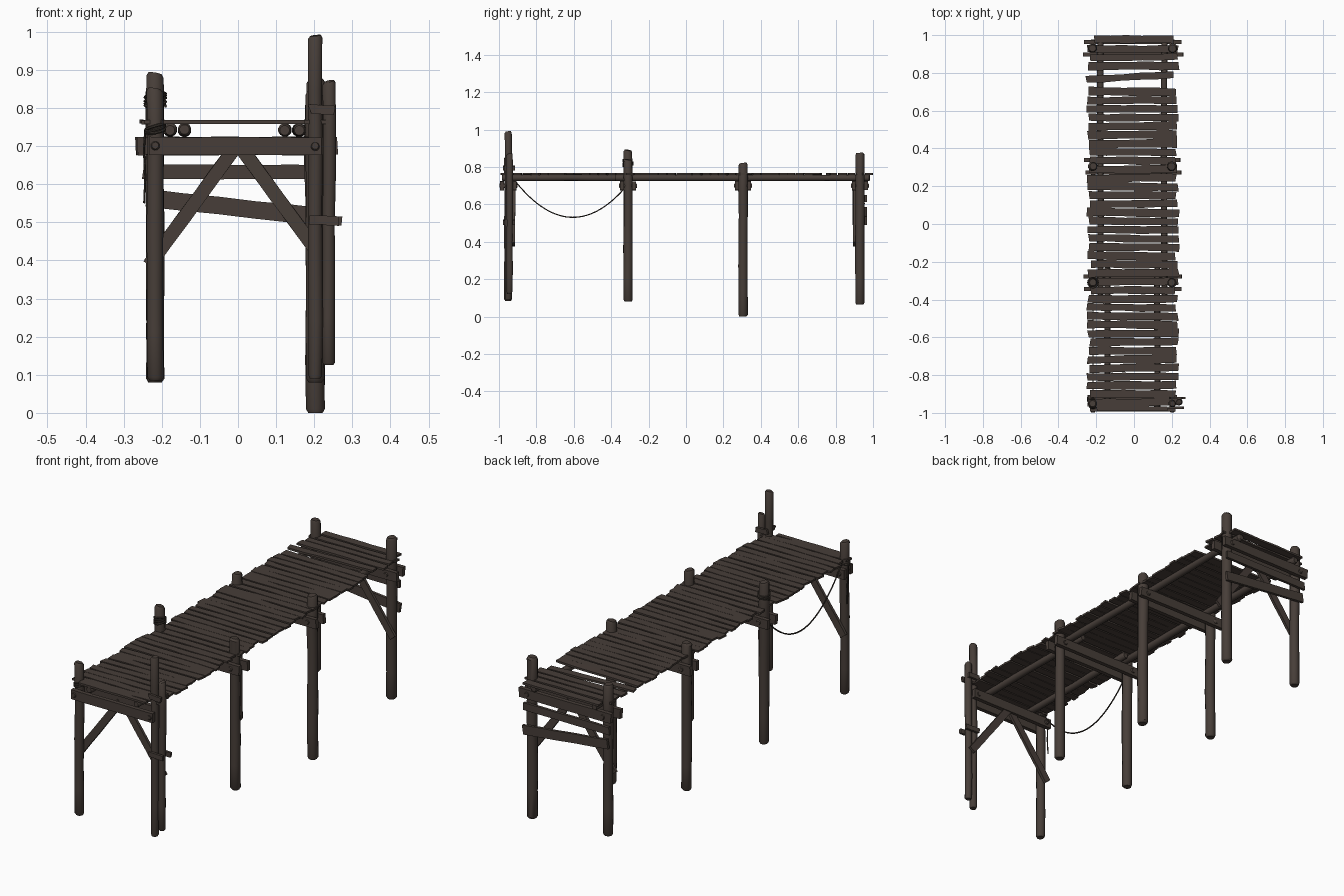
import bpy, bmesh, math, random
from mathutils import Vector

random.seed(7)
cube = bpy.data.objects.get("Cube")
if cube:
    bpy.data.objects.remove(cube, do_unlink=True)


def material(name, rgb):
    m = bpy.data.materials.new(name)
    m.use_nodes = True
    m.diffuse_color = (*rgb, 1)
    m.node_tree.nodes["Principled BSDF"].inputs["Base Color"].default_value = (*rgb, 1)
    return m


WOOD = material("weathered dark wood", (0.063, 0.048, 0.040))
ROPE = material("dark rope", (0.040, 0.032, 0.026))


def jitter(amount):
    return random.uniform(-amount, amount)


def loft(name, rings, mat=WOOD):
    """Skin a list of equal point rings and cap both ends."""
    bm = bmesh.new()
    loops = [[bm.verts.new(p) for p in ring] for ring in rings]
    n = len(loops[0])
    for a, b in zip(loops, loops[1:]):
        for i in range(n):
            j = (i + 1) % n
            bm.faces.new((a[i], a[j], b[j], b[i]))
    bm.faces.new(loops[0][::-1])
    bm.faces.new(loops[-1])
    bmesh.ops.recalc_face_normals(bm, faces=bm.faces[:])
    mesh = bpy.data.meshes.new(name)
    bm.to_mesh(mesh)
    bm.free()
    mesh.materials.append(mat)
    ob = bpy.data.objects.new(name, mesh)
    bpy.context.collection.objects.link(ob)
    return ob


def log(name, a, b, radius, slant=0.0, sides=12):
    """Rough round timber with softened ends."""
    a, b = Vector(a), Vector(b)
    axis = (b - a).normalized()
    u = axis.orthogonal().normalized()
    v = axis.cross(u)
    length = (b - a).length
    soft = 0.4 * radius
    spots = [0, soft] + [length * k / 6 for k in range(1, 6)] + [length - soft, length]
    rings = []
    for k, d in enumerate(spots):
        end = k in (0, len(spots) - 1)
        r = radius * (0.75 if end else 1 + jitter(0.05))
        wobble = u * jitter(0.0015) + v * jitter(0.0015)
        ring = []
        for i in range(sides):
            t = math.tau * i / sides
            side = u * math.cos(t) + v * math.sin(t)
            tip = axis * slant * math.cos(t) * r if k >= len(spots) - 2 else Vector()
            ring.append(a + axis * d + wobble + side * r + tip)
        rings.append(ring)
    return loft(name, rings)


def board(name, a, b, width, thick, face=(0, 0, 1), rough=0.003, ragged=0.006):
    """Sawn board from a to b; face is the normal of its broad side."""
    a, b = Vector(a), Vector(b)
    axis = (b - a).normalized()
    n = Vector(face).normalized()
    w = n.cross(axis).normalized()
    rings = []
    steps = 5
    for k in range(steps + 1):
        c = a.lerp(b, k / steps)
        end = k in (0, steps)
        lo, hi = (-width / 2 + jitter(rough), width / 2 + jitter(rough))
        s0, s1 = (jitter(ragged), jitter(ragged)) if end else (0, 0)
        h = n * thick / 2
        rings.append([c + w * lo + axis * s0 - h, c + w * hi + axis * s1 - h,
                      c + w * hi + axis * s1 + h, c + w * lo + axis * s0 + h])
    return loft(name, rings)


def rope(name, points, radius=0.004):
    curve = bpy.data.curves.new(name, "CURVE")
    curve.dimensions = "3D"
    curve.bevel_depth = radius
    curve.bevel_resolution = 1
    curve.use_fill_caps = True
    spline = curve.splines.new("POLY")
    spline.points.add(len(points) - 1)
    for sp, p in zip(spline.points, points):
        sp.co = (*p, 1)
    curve.materials.append(ROPE)
    ob = bpy.data.objects.new(name, curve)
    bpy.context.collection.objects.link(ob)
    bpy.ops.object.select_all(action="DESELECT")
    ob.select_set(True)
    bpy.context.view_layer.objects.active = ob
    bpy.ops.object.convert(target="MESH")


def coil(name, x, y, z0, z1, radius, turns):
    n = turns * 14
    rope(name, [(x + radius * math.cos(math.tau * i / 14), y + radius * math.sin(math.tau * i / 14),
                 z0 + (z1 - z0) * i / n + 0.006 * math.sin(math.tau * i / 14 + i / 20))
                for i in range(n + 1)])


# Posts: each row is y, right post (bottom, top, radius), left post (same)
ROWS = {
    "front": (-0.95, (0.085, 0.85, 0.022), (0.09, 0.99, 0.019)),
    "second": (-0.31, (0.08, 0.89, 0.024), (0.08, 0.84, 0.024)),
    "third": (0.305, (0.08, 0.82, 0.024), (0.0, 0.82, 0.026)),
    "back": (0.93, (0.09, 0.85, 0.024), (0.065, 0.875, 0.025)),
}
RIGHT_X, LEFT_X = -0.217, 0.203
for row, (y, right, left) in ROWS.items():
    for side, x, (z0, z1, r) in (("right", RIGHT_X, right), ("left", LEFT_X, left)):
        log(f"{row}_{side}_post", (x, y, z0), (x + jitter(0.004), y, z1), r, slant=jitter(0.3))
        # Bolt through both beams
        log(f"{row}_{side}_bolt", (x, y - 0.048, 0.70), (x, y + 0.048, 0.70), 0.012, sides=10)
    # Cross beams clamping the posts
    reach = 0.235 if row == "front" else 0.262
    for part, s in (("outer", -1), ("inner", 1)):
        yy = y + s * 0.033
        board(f"{row}_{part}_beam", (-reach + jitter(0.01), yy, 0.70),
              (reach - 0.01 + jitter(0.012), yy, 0.70), 0.047, 0.021, face=(0, 1, 0), rough=0.001, ragged=0.003)

# Doubled post at the front left corner, with its clamps
log("front_left_spare_post", (0.238, -0.943, 0.125), (0.24, -0.943, 0.87), 0.017, slant=0.3)
for tag, z, end, h in (("upper", 0.795, 0.256, 0.024), ("lower", 0.505, 0.268, 0.024)):
    for part, yy in (("front", -0.973), ("rear", -0.921)):
        board(f"{tag}_{part}_clamp", (0.188, yy, z + 0.002), (end, yy, z - 0.002), h, 0.012, face=(0, 1, 0), rough=0.001)

# Diagonal braces on the end rows
for row, yy in (("front", -0.922), ("back", 0.9)):
    for side, s in (("right", -1), ("left", 1)):
        board(f"{row}_{side}_brace", (s * 0.232, yy, 0.39), (s * 0.008, yy + 0.004 * s, 0.695),
              0.036, 0.014, face=(0, 1, 0), rough=0.001)

# Boards nailed across the back posts
board("back_upper_rail", (-0.252, 0.961, 0.632), (0.235, 0.961, 0.632), 0.038, 0.014, face=(0, 1, 0), rough=0.001)
board("back_lower_rail", (-0.243, 0.961, 0.565), (0.235, 0.961, 0.512), 0.046, 0.014, face=(0, 1, 0), rough=0.001)

# Lengthwise logs under the deck
for side, outer, inner in (("right", -0.177, -0.141), ("left", 0.16, 0.123)):
    log(f"{side}_long_stringer", (outer, -0.38, 0.742), (outer, 0.985, 0.742), 0.017)
    log(f"{side}_short_stringer", (inner, -0.985, 0.742), (inner, -0.23, 0.742), 0.017)

# Deck planks, with a gap and a loose plank near the back
PITCH = 0.0457
planks = [(-0.945 + PITCH * k, 0.041) for k in range(37)]
planks += [(0.838, 0.042), (0.882, 0.034), (0.926, 0.038)]
for k, (y, width) in enumerate(planks):
    skew = jitter(0.004)
    tilt = jitter(0.001)
    board(f"deck_plank_{k + 1}", (-0.24 + jitter(0.011), y - skew, 0.763 + tilt),
          (0.228 + jitter(0.011), y + skew, 0.763 - tilt), width + jitter(0.003), 0.010)
board("loose_plank", (-0.255, 0.765, 0.764), (0.212, 0.79, 0.762), 0.036, 0.010)
board("front_edge_plank", (-0.195, -0.978, 0.763), (0.18, -0.978, 0.763), 0.024, 0.010, rough=0.002)
board("back_edge_plank", (-0.21, 0.978, 0.763), (0.21, 0.978, 0.763), 0.040, 0.010, rough=0.002)

# Slack rope along the right side, tied to two posts
start, end = Vector((RIGHT_X, -0.925, 0.74)), Vector((RIGHT_X, -0.325, 0.69))
sag = []
for i in range(33):
    t = i / 32
    p = start.lerp(end, t)
    p.z -= 0.183 * 4 * t * (1 - t)
    sag.append(p)
rope("slack_rope", sag, 0.0035)
coil("second_post_rope_coil", RIGHT_X, -0.31, 0.805, 0.835, 0.027, 4)
coil("front_post_rope_coil", RIGHT_X, -0.95, 0.735, 0.752, 0.025, 3)
rope("rope_tail", [(-0.243, -0.94, 0.745), (-0.247, -0.935, 0.69), (-0.243, -0.932, 0.62), (-0.246, -0.93, 0.55)], 0.003)

# Smooth the round timber, keep sawn edges crisp
bpy.ops.object.select_all(action="DESELECT")
for ob in bpy.context.collection.objects:
    if ob.type == "MESH":
        ob.select_set(True)
        bpy.context.view_layer.objects.active = ob
bpy.ops.object.shade_smooth_by_angle(angle=math.radians(40))
